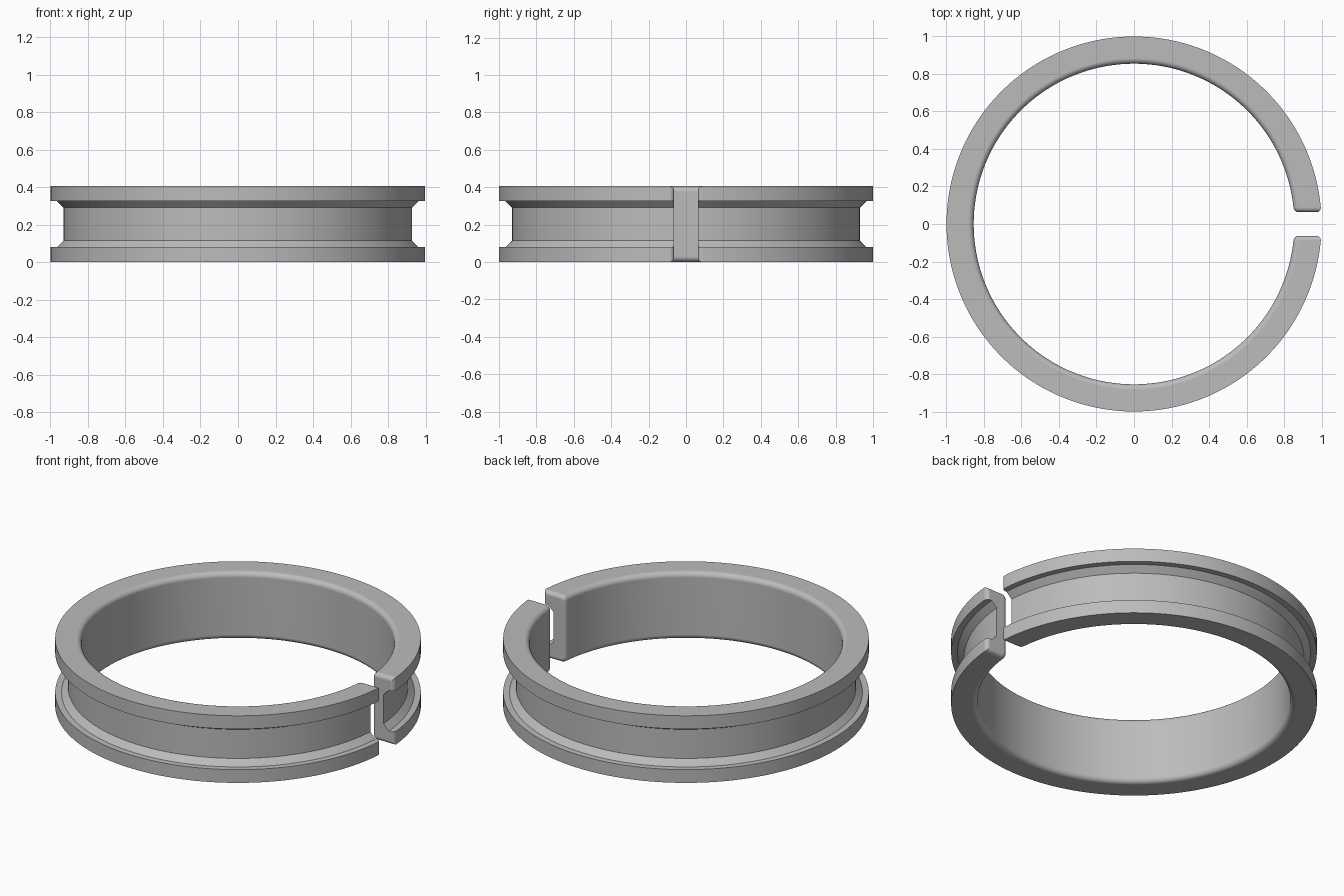
import bpy, bmesh
from math import sin, cos, asin, pi, radians

cube = bpy.data.objects.get("Cube")
if cube:
    bpy.data.objects.remove(cube)

HEIGHT, OUTER, INNER = 0.405, 1.0, 0.855
FLOOR, LIP, FLANGE, CHAMFER = 0.93, 0.965, 0.08, 0.035
INNER_ROUND, END_ROUND, HALF_GAP = 0.03, 0.025, 0.063
SEGMENTS, STEPS = 160, 6


def profile(inset):
    """Channel cross-section (radius, z), its outside edges pulled in by inset."""
    arc = [(INNER + INNER_ROUND - (INNER_ROUND - inset) * sin(a),
            INNER_ROUND - (INNER_ROUND - inset) * cos(a))
           for a in (pi / 2 * i / STEPS for i in range(STEPS + 1))]
    lower = arc[::-1] + [(OUTER - inset, inset), (OUTER - inset, FLANGE),
                         (LIP, FLANGE), (FLOOR, FLANGE + CHAMFER)]
    # order: inner wall, bottom, outer flange, groove, then mirrored upward
    return lower + [(r, HEIGHT - z) for r, z in reversed(lower)]


# Sections along the sweep: (inset, distance from gap face, fraction, side)
turns = [pi / 2 * i / STEPS for i in range(STEPS + 1)]
rounded = [(END_ROUND * (1 - sin(t)), END_ROUND * (1 - cos(t))) for t in turns]
sections = [(s, d, 0.0) for s, d in rounded]
sections += [(0.0, END_ROUND, i / SEGMENTS) for i in range(1, SEGMENTS)]
sections += [(s, d, 1.0) for s, d in reversed(rounded)]

# Split ring swept from one parallel gap face to the other
bm = bmesh.new()
rings = []
for inset, dist, frac in sections:
    ring = []
    for r, z in profile(inset):
        start = asin((HALF_GAP + dist) / r)
        angle = start + frac * (2 * pi - 2 * start)
        ring.append(bm.verts.new((r * cos(angle), r * sin(angle), z)))
    rings.append(ring)
count = len(rings[0])
for a, b in zip(rings, rings[1:]):
    for i in range(count):
        j = (i + 1) % count
        bm.faces.new((a[i], a[j], b[j], b[i]))
# End caps
bm.faces.new(rings[0])
bm.faces.new(rings[-1])
bmesh.ops.recalc_face_normals(bm, faces=bm.faces)

mesh = bpy.data.meshes.new("split_ring")
bm.to_mesh(mesh)
bm.free()
ring_obj = bpy.data.objects.new("split_ring", mesh)
bpy.context.collection.objects.link(ring_obj)

# Plain grey material
grey = bpy.data.materials.new("plain_grey")
grey.use_nodes = True
colour = (0.5, 0.5, 0.5, 1.0)
grey.diffuse_color = colour
grey.node_tree.nodes["Principled BSDF"].inputs["Base Color"].default_value = colour
mesh.materials.append(grey)

# Smooth shading with crisp flange edges
bpy.ops.object.select_all(action="DESELECT")
ring_obj.select_set(True)
bpy.context.view_layer.objects.active = ring_obj
bpy.ops.object.shade_smooth_by_angle(angle=radians(30))
weighted = ring_obj.modifiers.new("weighted_normals", "WEIGHTED_NORMAL")
weighted.keep_sharp = True
